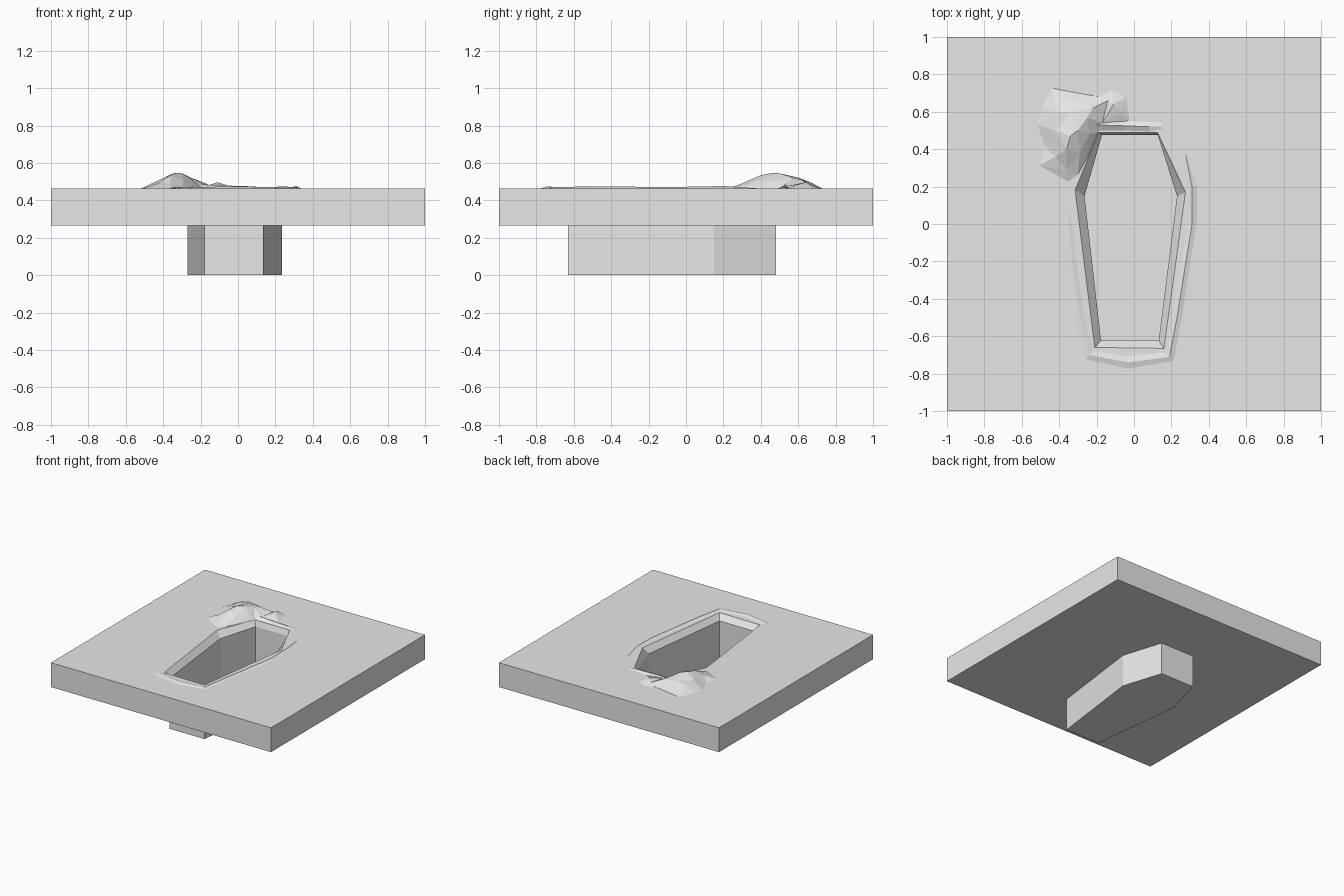
import bpy
import bmesh
from mathutils import Vector
from mathutils.geometry import delaunay_2d_cdt

if "Cube" in bpy.data.objects:
    bpy.data.objects.remove(bpy.data.objects["Cube"])

TOP, UNDER, LIP, FLOOR = 0.465, 0.265, 0.42, 0.006
BURIED = TOP - 0.002

stone = bpy.data.materials.new("pale_grey")
stone.use_nodes = True
grey = (0.8, 0.8, 0.8, 1)
stone.diffuse_color = grey
stone.node_tree.nodes["Principled BSDF"].inputs["Base Color"].default_value = grey


def finish(bm, name):
    mesh = bpy.data.meshes.new(name)
    bm.to_mesh(mesh)
    bm.free()
    mesh.materials.append(stone)
    obj = bpy.data.objects.new(name, mesh)
    bpy.context.collection.objects.link(obj)
    return obj


def loop(bm, points, z):
    return [bm.verts.new((x, y, z)) for x, y in points]


def bridge(bm, a, b):
    for i in range(len(a)):
        j = (i + 1) % len(a)
        bm.faces.new((a[i], a[j], b[j], b[i]))


def fill_ring(bm, outer, inner):
    edges = []
    for ring in (outer, inner):
        for i, v in enumerate(ring):
            w = ring[(i + 1) % len(ring)]
            edges.append(bm.edges.get((v, w)) or bm.edges.new((v, w)))
    bmesh.ops.triangle_fill(bm, edges=edges, use_beauty=True)


# Ground slab with the sunken six-sided pit and its thin casing below
square = [(-1, -1), (1, -1), (1, 1), (-1, 1)]
rim_shape = [(-0.21, -0.66), (0.16, -0.665), (0.275, 0.17),
             (0.125, 0.49), (-0.19, 0.49), (-0.315, 0.18)]
pit_shape = [(-0.18, -0.63), (0.135, -0.63), (0.235, 0.15),
             (0.13, 0.48), (-0.175, 0.48), (-0.27, 0.15)]
inner_shape = [(x * 0.98, y * 0.99) for x, y in pit_shape]

bm = bmesh.new()
slab_top, slab_under = loop(bm, square, TOP), loop(bm, square, UNDER)
rim, lip = loop(bm, rim_shape, TOP), loop(bm, inner_shape, LIP)
pit_floor = loop(bm, inner_shape, FLOOR)
casing_top, casing_base = loop(bm, pit_shape, UNDER), loop(bm, pit_shape, 0)
for a, b in ((slab_under, slab_top), (rim, lip), (lip, pit_floor),
             (casing_base, casing_top)):
    bridge(bm, a, b)
bm.faces.new(pit_floor)
bm.faces.new(casing_base)
fill_ring(bm, slab_top, rim)
fill_ring(bm, slab_under, casing_top)
bmesh.ops.recalc_face_normals(bm, faces=bm.faces)
finish(bm, "ground_with_pit")


# Low earth ridges: (x, y, half width, height) along the crest
def ridge(name, path):
    bm = bmesh.new()
    rows = []
    for i, (x, y, w, h) in enumerate(path):
        a, b = path[max(i - 1, 0)], path[min(i + 1, len(path) - 1)]
        d = Vector((b[0] - a[0], b[1] - a[1])).normalized()
        side = Vector((-d.y, d.x)) * w
        rows.append([bm.verts.new((x + s * side.x, y + s * side.y, z))
                     for s, z in ((-1, BURIED), (0, TOP + h), (1, BURIED))])
    for r, q in zip(rows, rows[1:]):
        for k in range(2):
            bm.faces.new((r[k], q[k], q[k + 1], r[k + 1]))
    finish(bm, name)


ridge("earth_edge", [
    (0.275, 0.38, 0.01, 0), (0.31, 0.2, 0.03, 0.012), (0.31, 0, 0.03, 0.008),
    (0.27, -0.25, 0.03, 0.008), (0.23, -0.5, 0.03, 0.01),
    (0.19, -0.71, 0.04, 0.006), (-0.03, -0.74, 0.04, 0.01),
    (-0.24, -0.7, 0.04, 0.006), (-0.29, -0.5, 0.03, 0.008),
    (-0.33, -0.2, 0.03, 0.006), (-0.35, 0, 0.025, 0.005), (-0.36, 0.1, 0.01, 0)])
ridge("earth_head_strip", [
    (-0.2, 0.53, 0.035, 0.02), (-0.05, 0.525, 0.03, 0.014),
    (0.08, 0.52, 0.03, 0.01), (0.15, 0.52, 0.03, 0.002)])

# Heaped earth: an outline at ground level with crest points inside
outline = [(-0.35, 0.22), (-0.3, 0.26), (-0.25, 0.35), (-0.19, 0.49),
           (-0.02, 0.55), (-0.04, 0.68), (-0.12, 0.72), (-0.2, 0.685),
           (-0.34, 0.71), (-0.44, 0.73), (-0.5, 0.62), (-0.52, 0.53),
           (-0.48, 0.42), (-0.51, 0.31)]
crests = [(-0.34, 0.47, 0.083), (-0.3, 0.5, 0.08), (-0.36, 0.4, 0.07),
          (-0.42, 0.5, 0.045), (-0.41, 0.6, 0.045), (-0.33, 0.6, 0.057),
          (-0.25, 0.57, 0.055), (-0.22, 0.62, 0.045), (-0.24, 0.48, 0.04),
          (-0.29, 0.38, 0.04), (-0.42, 0.36, 0.03), (-0.36, 0.29, 0.022),
          (-0.14, 0.66, 0.012), (-0.17, 0.54, 0.012), (-0.11, 0.64, 0.032),
          (-0.07, 0.6, 0.02), (-0.35, 0.67, 0.03)]
flat = [Vector(p) for p in outline] + [Vector(p[:2]) for p in crests]
heights = [BURIED] * len(outline) + [TOP + p[2] for p in crests]
points, _, tris, origins, _, _ = delaunay_2d_cdt(
    flat, [], [list(range(len(outline)))], 1, 0.0001)
bm = bmesh.new()
verts = [bm.verts.new((p.x, p.y, heights[o[0]] if o else TOP))
         for p, o in zip(points, origins)]
for tri in tris:
    face = bm.faces.new([verts[i] for i in tri])
    face.normal_update()
    if face.normal.z < 0:
        face.normal_flip()
finish(bm, "earth_heap")
